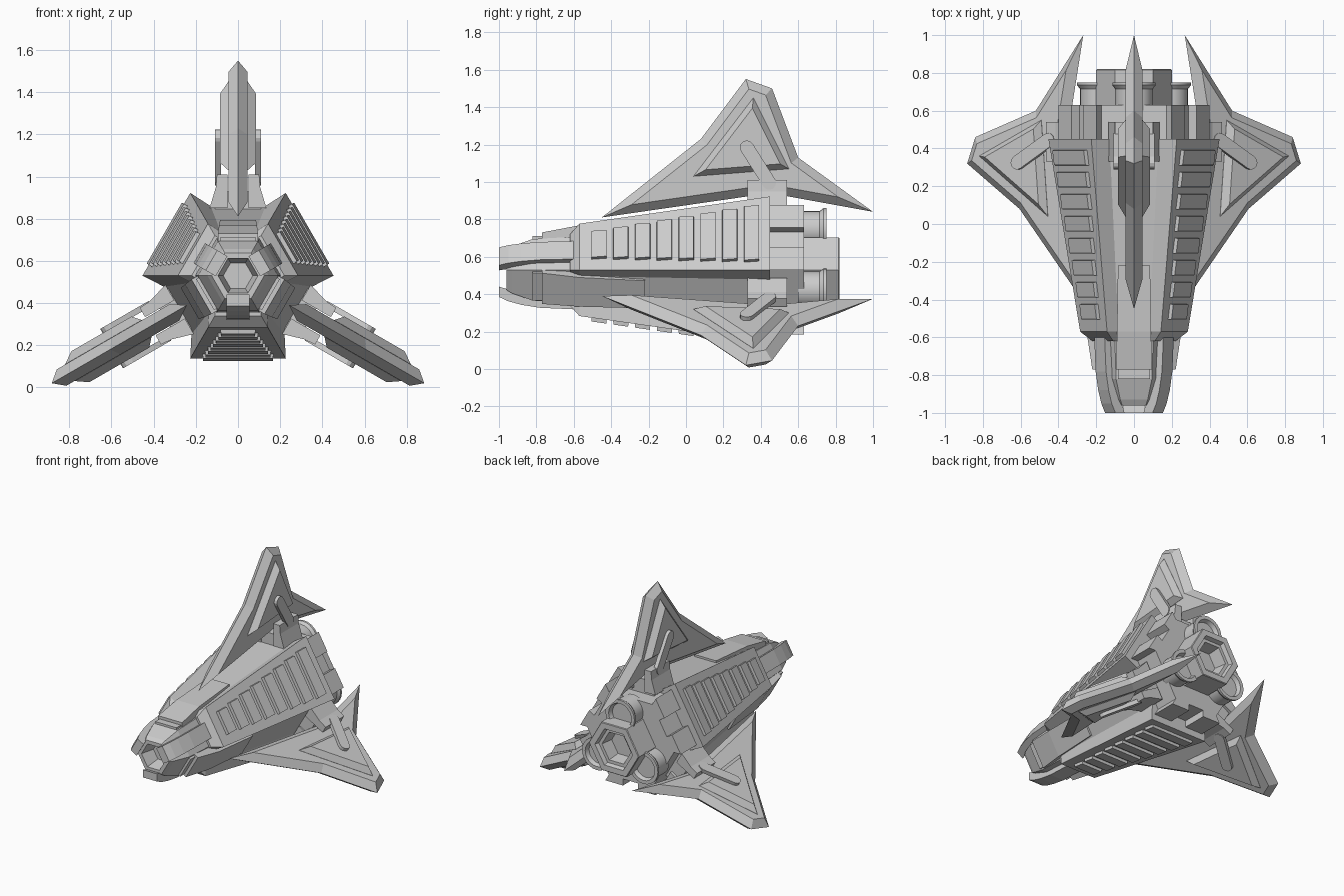
import bpy, bmesh, math
from mathutils import Vector, Matrix

if "Cube" in bpy.data.objects:
    bpy.data.objects.remove(bpy.data.objects["Cube"])

ZC = 0.53                                   # height of the ship's long axis
FIN = [0, 120, 240]                         # sectors carrying fins
PANEL = [60, 180, 300]                      # sectors carrying vent panels
grey = bpy.data.materials.new("hull_grey")
grey.diffuse_color = (0.6, 0.6, 0.6, 1)
grey.use_nodes = True
grey.node_tree.nodes["Principled BSDF"].inputs["Base Color"].default_value = grey.diffuse_color


def loft(name, parts, angles=(0,), smooth=False):
    """Each part is a list of rings of (tangent, y, radius) points; repeated round the axis."""
    bm = bmesh.new()
    for a in angles:
        rot = Matrix.Translation((0, 0, ZC)) @ Matrix.Rotation(math.radians(a), 4, 'Y')
        for rings in parts:
            vs = [[bm.verts.new(rot @ Vector(p)) for p in ring] for ring in rings]
            n = len(vs[0])
            for r0, r1 in zip(vs, vs[1:]):
                for i in range(n):
                    j = (i + 1) % n
                    bm.faces.new((r0[i], r0[j], r1[j], r1[i]))
            bm.faces.new(vs[0][::-1])
            bm.faces.new(vs[-1])
    bmesh.ops.recalc_face_normals(bm, faces=bm.faces)
    me = bpy.data.meshes.new(name)
    bm.to_mesh(me)
    bm.free()
    me.materials.append(grey)
    ob = bpy.data.objects.new(name, me)
    bpy.context.collection.objects.link(ob)
    if smooth:
        bpy.context.view_layer.objects.active = ob
        ob.select_set(True)
        bpy.ops.object.shade_smooth_by_angle(angle=math.radians(35))
        ob.select_set(False)
    return ob


def plate(poly, t):
    return [(t, y, r) for y, r in poly]


def box(t0, t1, y0, y1, r0, r1):
    rect = [(y0, r0), (y1, r0), (y1, r1), (y0, r1)]
    return [plate(rect, t0), plate(rect, t1)]


def ngon(y, rad, n=6, r=0.0):
    return [(rad * math.cos(math.tau * i / n), y, r + rad * math.sin(math.tau * i / n)) for i in range(n)]


def inset(poly, d):
    """Mitred inset of a clockwise outline."""
    out = []
    pts = [Vector(p) for p in poly]
    for i, p in enumerate(pts):
        e1 = (p - pts[i - 1]).normalized()
        e2 = (pts[(i + 1) % len(pts)] - p).normalized()
        n1, n2 = Vector((e1.y, -e1.x)), Vector((e2.y, -e2.x))
        out.append(tuple(p + (n1 + n2) * d / (1 + n1.dot(n2))))
    return out


def hull_radius(y):
    return 0.285 + 0.168 * (y + 0.57) / 1.02


def hull_ring(y, R):
    """Hexagon with the three fin-side flats sunk into channels."""
    s = R / 0.453
    base = [(-R / 2, 0.866 * R), (-0.13 * s, 0.33 * s), (0.13 * s, 0.33 * s), (R / 2, 0.866 * R)]
    ring = []
    for a in map(math.radians, FIN):
        ring += [(t * math.cos(a) + r * math.sin(a), y, r * math.cos(a) - t * math.sin(a)) for t, r in base]
    return ring


# main hull and nose
loft("main_hull", [[hull_ring(-0.62, 0.22), hull_ring(-0.57, 0.285), hull_ring(0.45, 0.453)]])
loft("nose", [[ngon(-0.5, 0.21), ngon(-0.82, 0.19), ngon(-0.93, 0.145), ngon(-0.96, 0.125),
               ngon(-0.96, 0.095), ngon(-0.86, 0.07)]])

# raised ridge plates leading from the nose to the fins
loft("nose_ridges", [
    [[(-w, y, 0.1), (w, y, 0.1), (w, y, r), (-w, y, r)] for y, w, r in
     ((-0.77, 0.095, 0.2), (-0.57, 0.09, 0.238), (-0.22, 0.085, 0.264))],
    box(-0.085, 0.085, -0.82, -0.76, 0.1, 0.18)], FIN)

# curved prongs round the nose
prong = [(-1, 0.09), (-1, 0.145), (-0.95, 0.168), (-0.88, 0.187), (-0.78, 0.203), (-0.58, 0.212),
         (-0.58, 0.13), (-0.78, 0.13), (-0.9, 0.12)]
loft("nose_prongs", [[plate(prong, -0.055), plate(prong, 0.055)]], PANEL)

# vent slats on the three panels
slats = []
for i in range(8):
    yc, hw = -0.465 + 0.1165 * i, 0.085 + 0.085 * i / 7
    rings = []
    for lift, cut in ((-0.02, 0), (0.02, 0.004)):
        h = 0.043 - cut
        rings.append([(sx * (hw - cut), yc + sy * h, 0.866 * hull_radius(yc + sy * h) + lift)
                      for sx, sy in ((-1, -1), (1, -1), (1, 1), (-1, 1))])
    slats.append(rings)
loft("vent_slats", slats, PANEL)

# fins: sharp-edged blade with a raised triangle on each side
blade = [(-0.45, 0.28), (0.08, 0.70), (0.32, 1.02), (0.46, 0.97), (0.60, 0.60), (1.0, 0.31), (0.45, 0.41)]
face = inset(blade, 0.045)
loft("fins", [[plate(face, -0.045), plate(blade, 0), plate(face, 0.045)]], FIN)
tri = [(0.04, 0.50), (0.36, 0.92), (0.55, 0.54)]
loft("fin_triangles", [[plate(tri, s * 0.04), plate(tri, s * 0.046), plate(inset(tri, 0.03), s * 0.085)]
                       for s in (-1, 1)], FIN)

# fin mounts and round-ended struts
mounts = [box(-0.11, 0.11, 0.34, 0.52, 0.28, 0.40)]
for s in (-1, 1):
    mounts.append([[(s * t, y, r) for t, y in ((0.05, 0.33), (w, 0.33), (w, 0.54), (0.05, 0.54))]
                   for w, r in ((0.135, 0.32), (0.105, 0.42), (0.1, 0.48))])
loft("fin_mounts", mounts, FIN)
top, low = Vector((0.325, 0.655)), Vector((0.445, 0.465))
ang = math.atan2(*(top - low).yx)
capsule = []
for c, a0 in ((top, ang - math.pi / 2), (low, ang + math.pi / 2)):
    capsule += [(c.x + 0.037 * math.cos(a0 + math.pi * k / 6), c.y + 0.037 * math.sin(a0 + math.pi * k / 6))
                for k in range(7)]
loft("fin_struts", [[plate(capsule, s * 0.08), plate(capsule, s * 0.108)] for s in (-1, 1)], FIN)

# stern: core, corner blocks, side thrusters, main thruster
loft("stern_core", [[ngon(0.4, 0.345), ngon(0.63, 0.345)]])
loft("stern_blocks", [[[(s * t, y, r) for t, r in ((0.06, 0.2), (0.115, 0.2), (0.2, 0.346), (0.06, 0.346))]
                       for y in (0.42, 0.63)] for s in (-1, 1)], PANEL)
loft("side_thrusters", [[ngon(y, rad, 24, 0.215) for y, rad in
                         ((0.6, 0.1), (0.715, 0.1), (0.735, 0.115), (0.75, 0.115), (0.75, 0.09), (0.72, 0.08))]],
     FIN, smooth=True)
loft("main_thruster", [[ngon(y, rad) for y, rad in
                        ((0.6, 0.2), (0.815, 0.2), (0.82, 0.195), (0.82, 0.15), (0.79, 0.14),
                         (0.79, 0.115), (0.7, 0.1))]])
